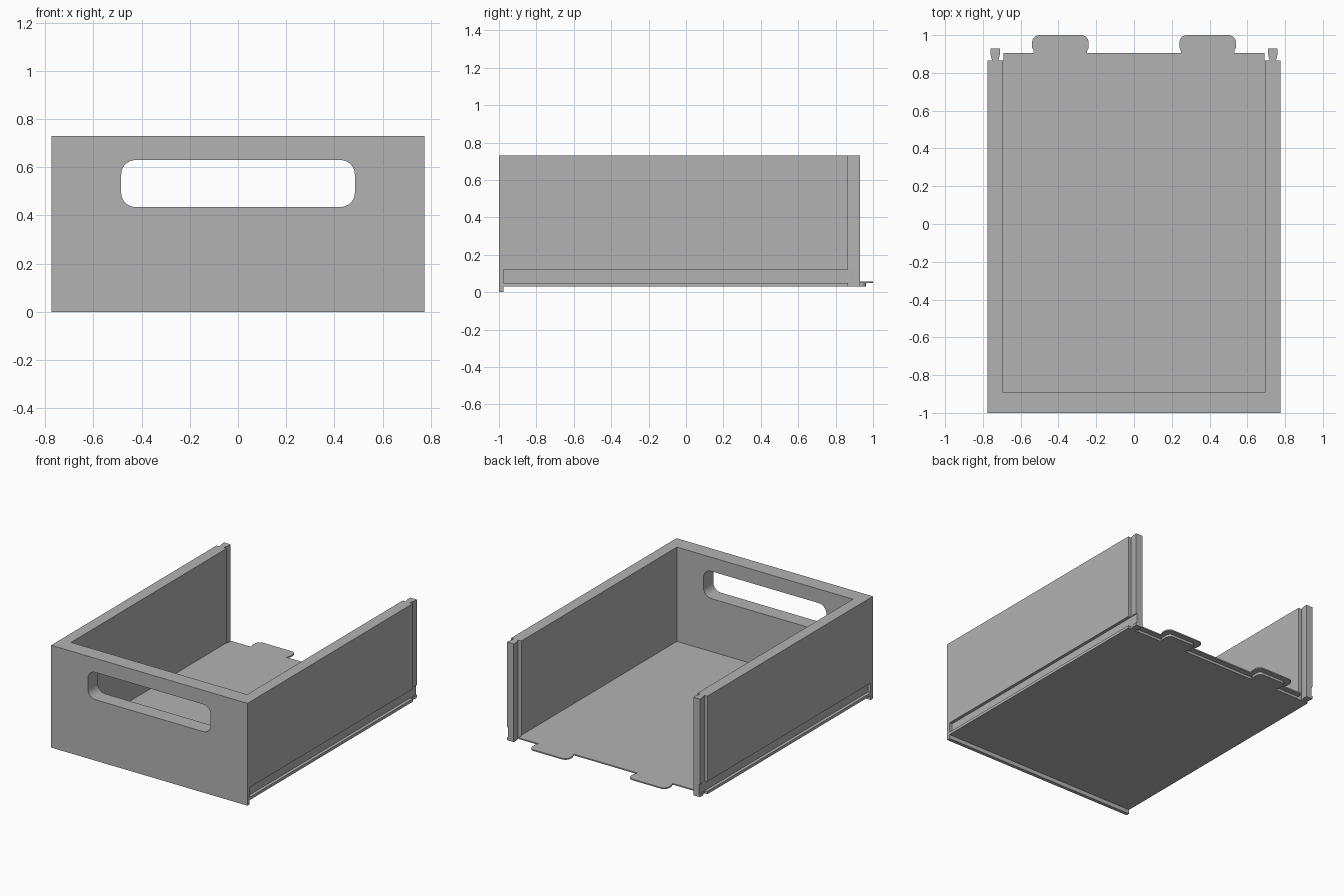
import bpy, bmesh, math

cube = bpy.data.objects.get("Cube")
if cube:
    bpy.data.objects.remove(cube, do_unlink=True)

grey = bpy.data.materials.new("plain grey")
grey.use_nodes = True
GREY = (0.45, 0.45, 0.45, 1)
grey.diffuse_color = GREY
grey.node_tree.nodes["Principled BSDF"].inputs["Base Color"].default_value = GREY


def prism(name, outline, low, high, axis="z"):
    """Extrude a flat outline along z, or an x-z outline along y."""
    bm = bmesh.new()
    place = (lambda a, b: (a, b, low)) if axis == "z" else (lambda a, b: (a, low, b))
    face = bm.faces.new([bm.verts.new(place(a, b)) for a, b in outline])
    new = bmesh.ops.extrude_face_region(bm, geom=[face])["geom"]
    shift = (0, 0, high - low) if axis == "z" else (0, high - low, 0)
    bmesh.ops.translate(bm, vec=shift, verts=[v for v in new if isinstance(v, bmesh.types.BMVert)])
    bmesh.ops.recalc_face_normals(bm, faces=bm.faces)
    mesh = bpy.data.meshes.new(name)
    bm.to_mesh(mesh)
    bm.free()
    mesh.materials.append(grey)
    obj = bpy.data.objects.new(name, mesh)
    bpy.context.collection.objects.link(obj)
    return obj


def rect(x0, x1, y0, y1):
    return [(x0, y0), (x1, y0), (x1, y1), (x0, y1)]


def arc(cx, cy, r, start, end, steps=8):
    angles = [math.radians(start + (end - start) * i / steps) for i in range(steps + 1)]
    return [(cx + r * math.cos(a), cy + r * math.sin(a)) for a in angles]


def rounded(x0, x1, y0, y1, r):
    return (arc(x1 - r, y0 + r, r, -90, 0) + arc(x1 - r, y1 - r, r, 0, 90)
            + arc(x0 + r, y1 - r, r, 90, 180) + arc(x0 + r, y0 + r, r, 180, 270))


def mirrored(half):
    """Complete a right-hand half outline by reflection in x."""
    return half + [(-x, y) for x, y in reversed(half)]


def cut(obj, cutter):
    cutter.hide_render = True
    cutter.hide_set(True)
    mod = obj.modifiers.new("cut", "BOOLEAN")
    mod.operation = "DIFFERENCE"
    mod.solver = "EXACT"
    mod.object = cutter


W, INNER, BACK, BASE, TOP = 0.775, 0.695, 0.865, 0.03, 0.73
PEG = 0.735

# Front and side walls, with a flared peg on each rear end
walls = prism("drawer_walls", mirrored([
    (W, -1), (W, BACK),
    (PEG + 0.016, BACK), (PEG + 0.026, 0.9), (PEG + 0.026, 0.93),
    (PEG - 0.026, 0.93), (PEG - 0.026, 0.9), (PEG - 0.016, BACK),
    (INNER, BACK), (INNER, -0.89)]), BASE, TOP)

# Handle opening and outer runner grooves
cut(walls, prism("handle_cutter", rounded(-0.485, 0.485, 0.435, 0.63, 0.06), -1.1, -0.8, "y"))
for side, name in ((1, "left"), (-1, "right")):
    xs = sorted((side * (W - 0.022), side * (W + 0.1)))
    cut(walls, prism(name + "_groove_cutter", rect(*xs, -0.975, 1.1), 0.05, 0.12))

# Lip below the front
prism("front_lip", rect(-W, W, -1, -0.975), 0, BASE)


def floor_outline(edge, back, x0, x1, tip, neck, r):
    """Floor panel with a necked, rounded tab on each side of the rear edge."""
    s = r * 0.6
    half = [(edge, -0.89), (edge, back), (x1 - neck, back)]
    half += arc(x1 - s, back + neck + s, s, -45, 0, 4)
    half += arc(x1 - r, tip - r, r, 0, 90)
    half += arc(x0 + r, tip - r, r, 90, 180)
    half += arc(x0 + s, back + neck + s, s, 180, 225, 4)
    half += [(x0 + neck, back)]
    return mirrored(half)


# Thin floor skin over a slightly smaller floor core
prism("floor_skin", floor_outline(0.69, 0.905, 0.24, 0.54, 1.0, 0.01, 0.04), 0.048, 0.057)
prism("floor_core", floor_outline(0.69, 0.868, 0.277, 0.503, 0.963, 0.01, 0.03), BASE, 0.048)
# Strips that close the joint between floor and walls
for side, name in ((1, "left"), (-1, "right")):
    xs = sorted((side * 0.69, side * INNER))
    prism(name + "_floor_joint", rect(*xs, -0.89, BACK), BASE, 0.057)

# Smooth the rounded corners while keeping edges sharp
for obj in bpy.context.view_layer.objects:
    obj.select_set(obj.type == "MESH" and not obj.hide_render)
bpy.context.view_layer.objects.active = walls
bpy.ops.object.shade_smooth_by_angle(angle=math.radians(30))
